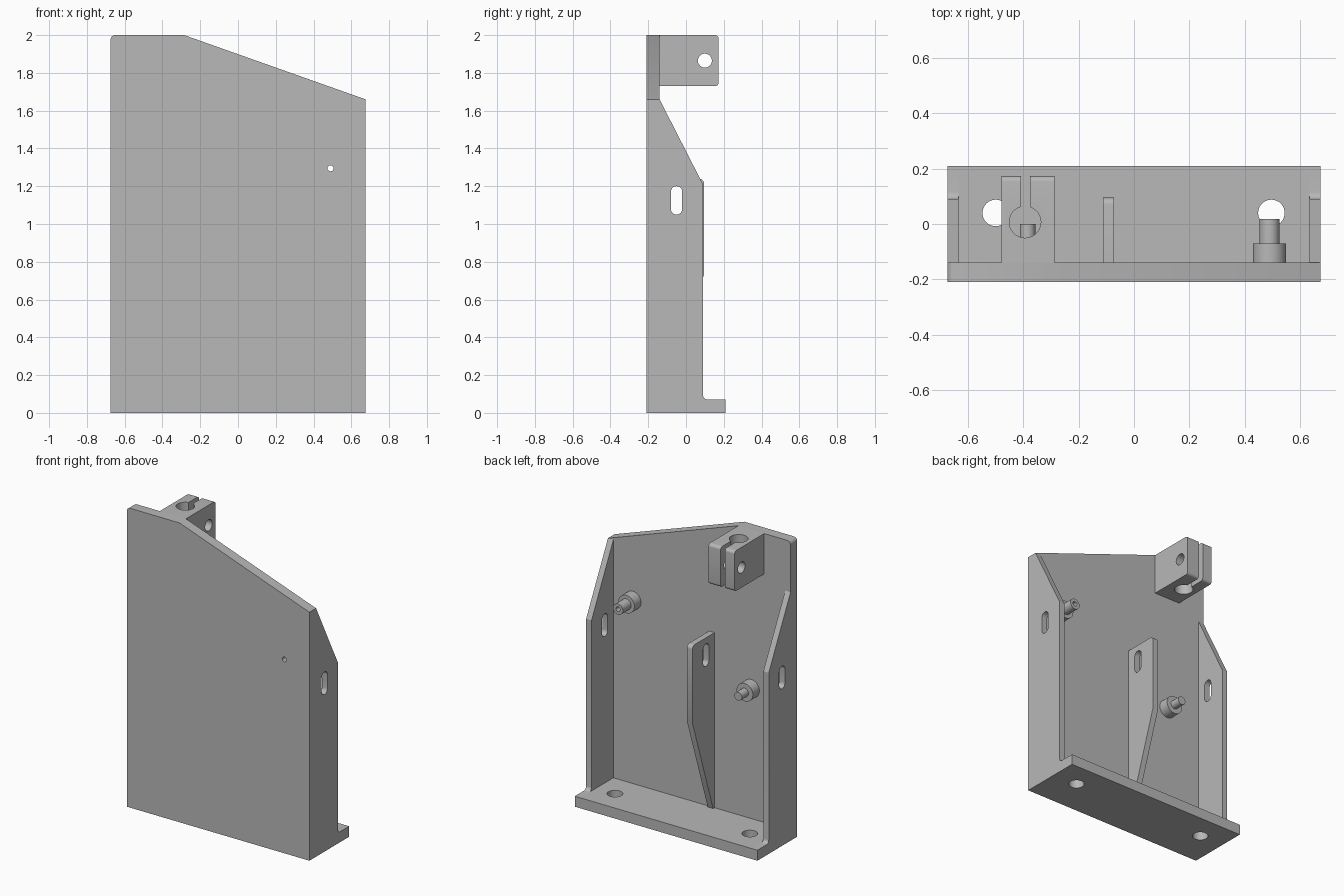
import bpy, bmesh, math
from mathutils import Vector

if "Cube" in bpy.data.objects:
    bpy.data.objects.remove(bpy.data.objects["Cube"], do_unlink=True)

grey = bpy.data.materials.new("plain_grey")
grey.use_nodes = True
grey.diffuse_color = (0.48, 0.48, 0.48, 1)
grey.node_tree.nodes["Principled BSDF"].inputs["Base Color"].default_value = (0.48, 0.48, 0.48, 1)


def outline(corners, steps=6):
    """Turn corners (u, v[, radius]) into a profile with rounded corners."""
    pts = []
    for i, c in enumerate(corners):
        p = Vector(c[:2])
        if len(c) < 3:
            pts.append(p)
            continue
        a = (Vector(corners[i - 1][:2]) - p).normalized()
        b = (Vector(corners[(i + 1) % len(corners)][:2]) - p).normalized()
        half = a.angle(b) / 2
        mid = p + (a + b).normalized() * c[2] / math.sin(half)
        start = p + a * c[2] / math.tan(half) - mid
        end = p + b * c[2] / math.tan(half) - mid
        turn = end.angle_signed(start)
        for k in range(steps + 1):
            t = turn * k / steps
            pts.append(mid + Vector((start.x * math.cos(t) - start.y * math.sin(t),
                                     start.x * math.sin(t) + start.y * math.cos(t))))
    return pts


def box(u0, v0, u1, v1, r=0):
    corners = [(u0, v0), (u1, v0), (u1, v1), (u0, v1)]
    return outline([c + (r,) for c in corners]) if r else outline(corners)


def circle(u, v, r, n=40):
    return [Vector((u + r * math.cos(2 * math.pi * k / n),
                    v + r * math.sin(2 * math.pi * k / n))) for k in range(n)]


def prism(name, pts, axis, lo, hi):
    """Extrude a profile along an axis from lo to hi."""
    place = {"X": lambda p, d: (d, p.x, p.y),
             "Y": lambda p, d: (p.x, d, p.y),
             "Z": lambda p, d: (p.x, p.y, d)}[axis]
    bm = bmesh.new()
    rings = [[bm.verts.new(place(p, d)) for p in pts] for d in (lo, hi)]
    for ring in rings:
        bm.faces.new(ring)
    for i in range(len(pts)):
        bm.faces.new((rings[0][i - 1], rings[0][i], rings[1][i], rings[1][i - 1]))
    bmesh.ops.recalc_face_normals(bm, faces=bm.faces)
    mesh = bpy.data.meshes.new(name)
    bm.to_mesh(mesh)
    bm.free()
    mesh.materials.append(grey)
    ob = bpy.data.objects.new(name, mesh)
    bpy.context.collection.objects.link(ob)
    return ob


def finish(ob, cuts=()):
    """Cut the openings, then smooth the round faces."""
    bpy.ops.object.select_all(action="DESELECT")
    ob.select_set(True)
    bpy.context.view_layer.objects.active = ob
    for pts, axis, lo, hi in cuts:
        cutter = prism("cutter", pts, axis, lo, hi)
        cutter.hide_render = True
        mod = ob.modifiers.new("cut", "BOOLEAN")
        mod.operation, mod.solver, mod.object = "DIFFERENCE", "EXACT", cutter
        bpy.ops.object.modifier_apply(modifier=mod.name)
        bpy.data.objects.remove(cutter, do_unlink=True)
    bpy.ops.object.shade_smooth_by_angle(angle=math.radians(25))


W, FRONT, BACK, FACE = 0.675, -0.21, 0.21, -0.14
pin_hole = (circle(0.49, 1.295, 0.016, 20), "Y", -0.5, 0.5)
slot = (box(-0.08, 1.05, -0.02, 1.2, 0.029), "X", -1, 1)

# Front plate with sloped top
plate = outline([(-W, 0), (W, 0), (W, 1.66), (-0.285, 2), (-W, 2, 0.025)])
finish(prism("front_plate", plate, "Y", FRONT, FACE), [pin_hole])

# Base flange with two mounting holes
finish(prism("base_flange", box(-0.635, FACE, 0.635, BACK), "Z", 0, 0.07),
       [(circle(x, 0.04, 0.048), "Z", -0.1, 0.2) for x in (-0.5, 0.497)])

# Side walls with foot fillet and slot
wall = outline([(FACE, 0), (BACK, 0), (BACK, 0.07), (0.09, 0.07, 0.025),
                (0.09, 1.21), (FACE, 1.66)])
for name, lo, hi in (("right_wall", -W, -0.635), ("left_wall", 0.635, W)):
    finish(prism(name, wall, "X", lo, hi), [slot])

# Tapered middle rib
rib = outline([(FACE, 0.07), (-0.125, 0.07), (0.095, 0.73), (0.095, 1.24, 0.025), (FACE, 1.24)])
finish(prism("middle_rib", rib, "X", -0.113, -0.073), [slot])

# Split clamp block with bore, slit and cross hole
clamp = outline([(FACE, 1.73), (0.173, 1.73, 0.02), (0.173, 2, 0.02), (FACE, 2)])
finish(prism("clamp_block", clamp, "X", -0.48, -0.287),
       [(circle(-0.394, 0.007, 0.057), "Z", 1.5, 2.2),
        (box(-0.409, 0.007, -0.377, 0.4), "Z", 1.5, 2.2),
        (circle(0.1, 1.865, 0.037), "X", -0.6, -0.1)])

# Stepped pins on the back of the plate
for side, x, z, r, tip, cuts in (("upper", 0.49, 1.295, 0.036, 0.018, [pin_hole]),
                                 ("lower", -0.385, 0.94, 0.028, 0.0, [])):
    finish(prism(side + "_pin_collar", circle(x, z, 0.06), "Y", FACE, -0.07), cuts)
    finish(prism(side + "_pin", circle(x, z, r), "Y", -0.07, tip), cuts)
